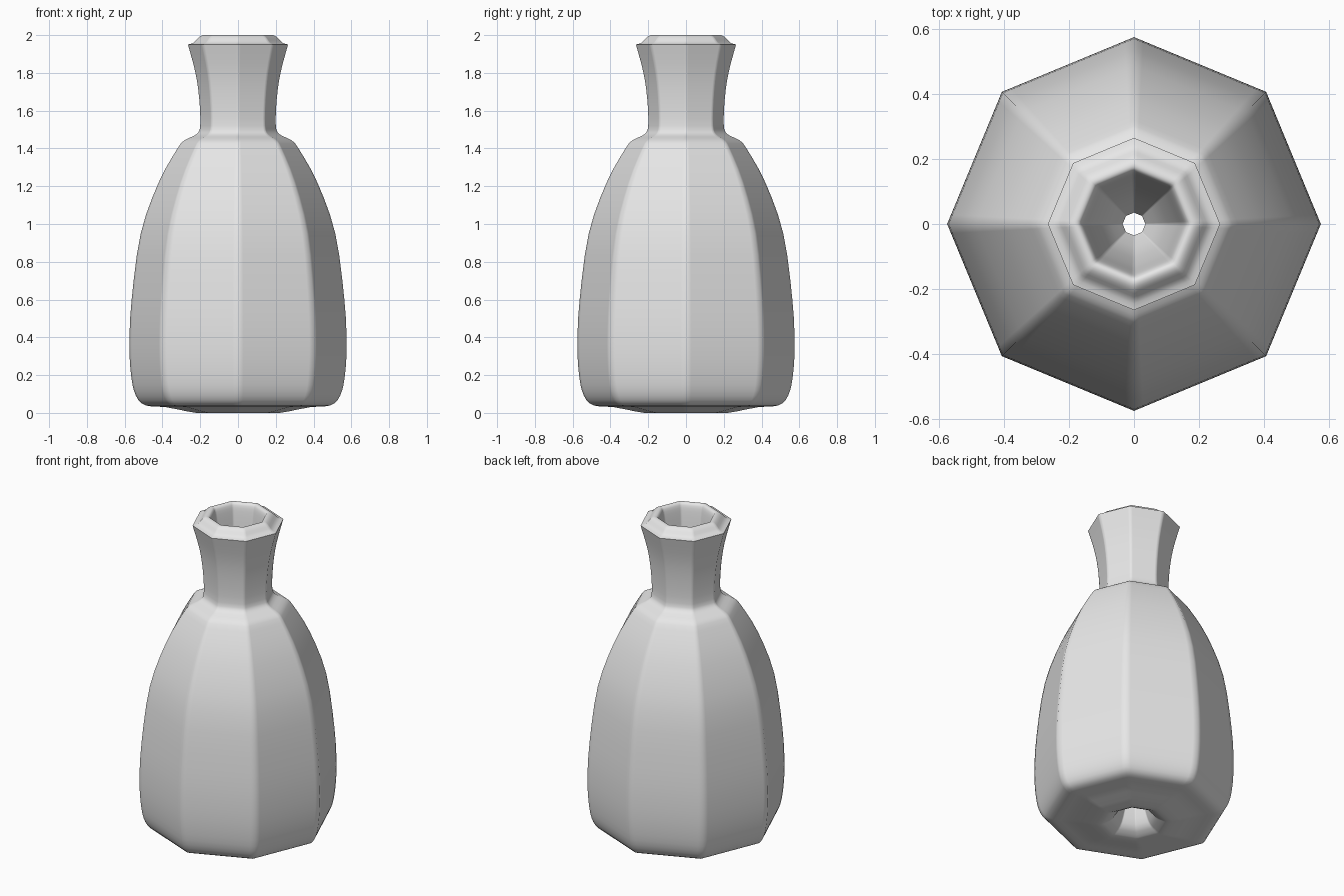
import bpy
import bmesh
from math import cos, sin, pi, radians
from mathutils import Vector

default_cube = bpy.data.objects.get("Cube")
if default_cube:
    bpy.data.objects.remove(default_cube, do_unlink=True)

SIDES = 8
CORNER = 0.07  # share of each side that blends softly into its corner


def make_material(name, color):
    mat = bpy.data.materials.new(name)
    mat.use_nodes = True
    mat.diffuse_color = color
    mat.node_tree.nodes["Principled BSDF"].inputs["Base Color"].default_value = color
    return mat


def smooth_path(points, steps=3):
    """Run a rounded curve through (radius, height) points."""
    pts = [Vector(p) for p in points]
    path = []
    for i in range(len(pts) - 1):
        a, b = pts[max(i - 1, 0)], pts[i]
        c, d = pts[i + 1], pts[min(i + 2, len(pts) - 1)]
        for s in range(steps):
            t = s / steps
            path.append(0.5 * (2 * b + (c - a) * t + (2 * a - 5 * b + 4 * c - d) * t ** 2
                               + (3 * b - a - 3 * c + d) * t ** 3))
    return path + [pts[-1]]


def octagon_outline():
    """Unit outline with extra points beside every corner."""
    corners = [Vector((cos(2 * pi * i / SIDES), sin(2 * pi * i / SIDES), 0))
               for i in range(SIDES)]
    outline = []
    for i, corner in enumerate(corners):
        following = corners[(i + 1) % SIDES]
        outline += [corner, corner.lerp(following, CORNER),
                    corner.lerp(following, 1 - CORNER)]
    return outline


def lathe(name, path, mat):
    bm = bmesh.new()
    outline = octagon_outline()
    rings = [[bm.verts.new((p.x * r, p.y * r, z)) for p in outline] for r, z in path]
    count = len(outline)
    for low, high in zip(rings, rings[1:]):
        for i in range(count):
            j = (i + 1) % count
            bm.faces.new((low[i], low[j], high[j], high[i]))
    mesh = bpy.data.meshes.new(name)
    bm.to_mesh(mesh)
    bm.free()
    mesh.materials.append(mat)
    obj = bpy.data.objects.new(name, mesh)
    bpy.context.collection.objects.link(obj)
    bpy.ops.object.select_all(action="DESELECT")
    obj.select_set(True)
    bpy.context.view_layer.objects.active = obj
    bpy.ops.object.shade_smooth_by_angle(angle=radians(60))
    return obj


# Hollow under the base, base, body, shoulder and flared neck
outside = [(.035, .3), (.07, .16), (.11, .05), (.16, .01), (.22, 0), (.38, .03),
           (.49, .04), (.54, .09), (.565, .19), (.575, .36), (.563, .6), (.515, .95),
           (.42, 1.22), (.32, 1.4), (.28, 1.445), (.22, 1.475), (.2, 1.52),
           (.205, 1.66), (.225, 1.8), (.265, 1.95)]

# Rounded lip and the funnel inside the neck
inside = [(.265, 1.95), (.235, 1.96), (.205, 1.99), (.18, 2), (.162, 1.985),
          (.15, 1.92), (.13, 1.75), (.09, 1.57), (.035, 1.45)]

grey = make_material("plain grey", (.8, .8, .8, 1))
lathe("bottle", smooth_path(outside) + smooth_path(inside)[1:], grey)
